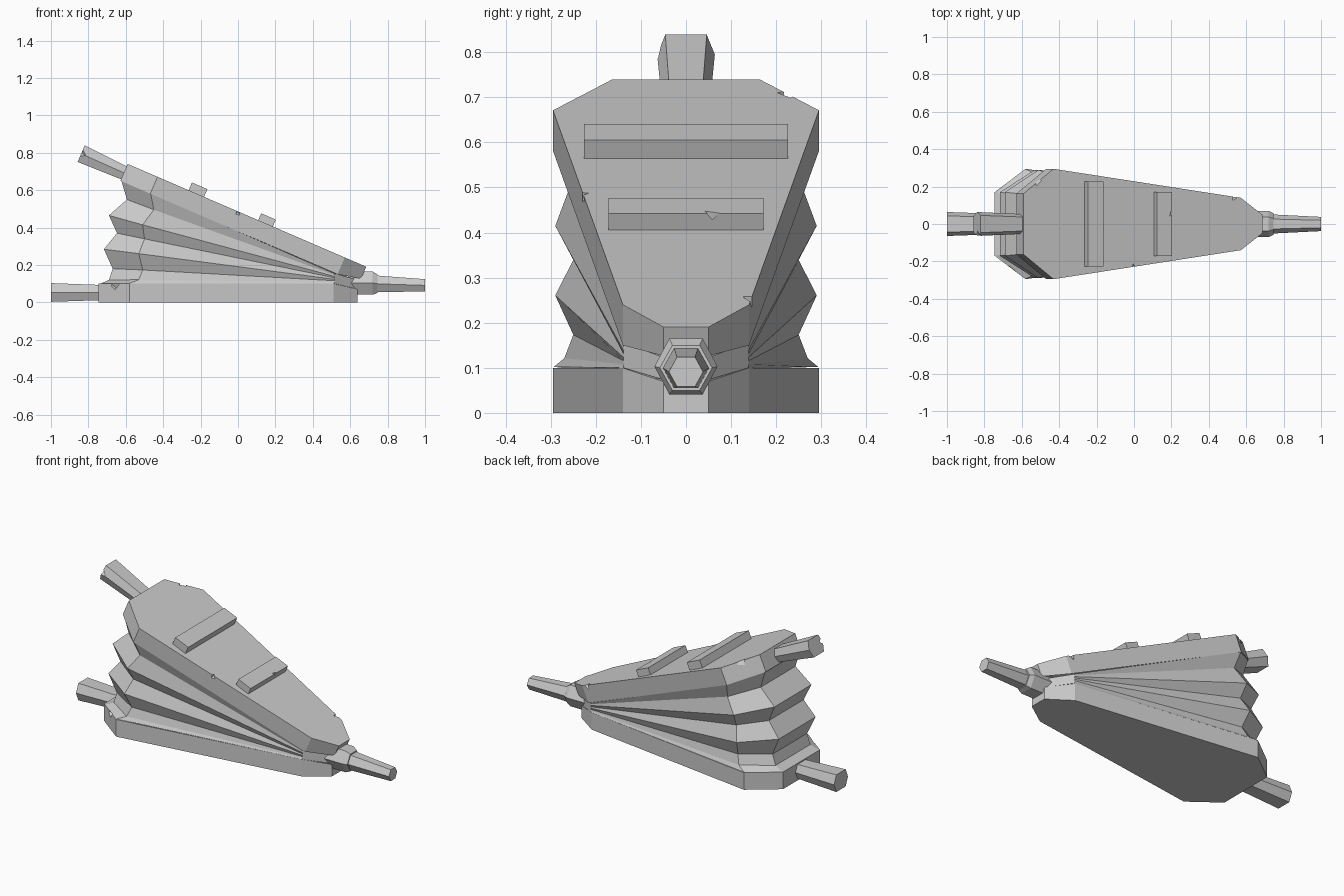
import bpy, bmesh, math
from mathutils import Matrix, Vector

if "Cube" in bpy.data.objects:
    bpy.data.objects.remove(bpy.data.objects["Cube"])

# Tilted frame of the upper board: origin at the rear top edge, x runs down the slope
TILT = Matrix.Translation((-0.59, 0, 0.74)) @ Matrix.Rotation(math.radians(23.3), 4, 'Y')
FLAT = Matrix.Identity(4)


def loft(name, rings, frame=FLAT):
    """Skin a stack of closed rings and cap both ends."""
    bm = bmesh.new()
    vs = [[bm.verts.new(frame @ Vector(p)) for p in r] for r in rings]
    n = len(rings[0])
    for a, b in zip(vs, vs[1:]):
        for i in range(n):
            j = (i + 1) % n
            bm.faces.new((a[i], a[j], b[j], b[i]))
    bm.faces.new(vs[0][::-1])
    bm.faces.new(vs[-1])
    bmesh.ops.recalc_face_normals(bm, faces=bm.faces)
    me = bpy.data.meshes.new(name)
    bm.to_mesh(me)
    bm.free()
    ob = bpy.data.objects.new(name, me)
    bpy.context.collection.objects.link(ob)
    return ob


def mirrored(half):
    """Close a half outline (positive y) by mirroring it across y = 0."""
    return list(half) + [(x, -y, z) for x, y, z in reversed(half)]


def hex_bar(name, sections, frame=FLAT):
    """Six-sided bar along x; sections are (x, centre z, half width, flat half width, half height)."""
    return loft(name, [[(x, w, z), (x, f, z + h), (x, -f, z + h),
                        (x, -w, z), (x, -f, z - h), (x, f, z - h)]
                       for x, z, w, f, h in sections], frame)


def box(name, u0, u1, half, height, frame):
    return loft(name, [mirrored([(u0, half, z), (u1, half, z)])
                       for z in (-0.01, height)], frame)


def chip(target, at, size, turn):
    """Cut a small nick out of an edge."""
    cx = Vector(at)
    rot = Matrix.Translation(cx) @ Matrix.Rotation(turn, 4, 'Z') @ Matrix.Rotation(0.7, 4, 'X')
    s = size / 2
    c = loft("nick_cutter", [[(-s, -s, z), (s, -s, z), (0, s, z)] for z in (-s, s)], rot)
    c.hide_render = True
    c.hide_set(True)
    m = target.modifiers.new("nick", 'BOOLEAN')
    m.operation = 'DIFFERENCE'
    m.solver = 'EXACT'
    m.object = c


# Lower board
low = [(-0.745, 0.17), (-0.58, 0.295), (0.51, 0.14), (0.64, 0.05)]
lower_board = loft("lower_board", [
    mirrored([(x, y, 0) for x, y in low]),
    mirrored([(x, y, z) for (x, y), z in zip(low, (0.1, 0.1, 0.1, 0.07))])])

# Upper board, thinner at the nozzle end
up = [(0, 0.163), (0.174, 0.295), (1.264, 0.14), (1.389, 0.05)]
upper_board = loft("upper_board", [
    mirrored([(x, y, -t) for (x, y), t in zip(up, (0.098, 0.098, 0.098, 0.07))]),
    mirrored([(x, y, 0) for x, y in up])], TILT)

# Pleated bag: (rear x, rear z, rear half width, corner x, corner half width)
pleats = [(-0.74, 0.098, 0.17, -0.58, 0.293), (-0.69, 0.12, 0.16, -0.53, 0.27),
          (-0.67, 0.18, 0.16, -0.51, 0.25), (-0.717, 0.284, 0.17, -0.53, 0.29),
          (-0.647, 0.37, 0.16, -0.50, 0.25), (-0.69, 0.465, 0.17, -0.51, 0.29),
          (-0.594, 0.55, 0.16, -0.45, 0.26), (-0.625, 0.655, 0.163, -0.467, 0.293)]
rings = []
for i, (xr, zr, yr, xc, yc) in enumerate(pleats):
    t = i / 7
    zc = 0.13 + (zr - 0.13) * (0.51 - xc) / (0.51 - xr)   # folds fan out from the hinge
    rings.append(mirrored([(xr, yr, zr), (xc, yc, zc),
                           (0.515, 0.139, 0.1 + 0.055 * t), (0.625, 0.055, 0.075 + 0.05 * t)]))
loft("pleated_bag", rings)

# Nozzle with collar
hex_bar("collar", [(0.58, 0.103, 0.07, 0.037, 0.062), (0.72, 0.103, 0.07, 0.037, 0.062),
                   (0.745, 0.1, 0.058, 0.03, 0.05)])
hex_bar("nozzle", [(0.72, 0.1, 0.052, 0.027, 0.045), (1.0, 0.091, 0.038, 0.02, 0.033)])

# Handles
hex_bar("lower_handle", [(-1.0, 0.053, 0.064, 0.043, 0.05), (-0.6, 0.052, 0.05, 0.034, 0.036)])
upper_handle = hex_bar("upper_handle", [(-0.25, -0.048, 0.064, 0.046, 0.048),
                                        (0.04, -0.052, 0.052, 0.036, 0.036)], TILT)

# Cross slats on the upper board
box("rear_slat", 0.355, 0.445, 0.226, 0.045, TILT)
front_slat = box("front_slat", 0.76, 0.845, 0.172, 0.04, TILT)

# Worn nicks along the edges
chip(upper_board, (-0.52, 0.235, 0.71), 0.04, 0.6)
chip(upper_board, (0.0, -0.235, 0.485), 0.035, 0.2)
chip(upper_board, (0.535, 0.15, 0.255), 0.03, 0.3)
chip(lower_board, (-0.66, -0.235, 0.1), 0.045, 0.5)
chip(upper_handle, (-0.835, -0.06, 0.81), 0.04, 0.2)
chip(front_slat, (0.205, 0.06, 0.45), 0.03, 0.0)
